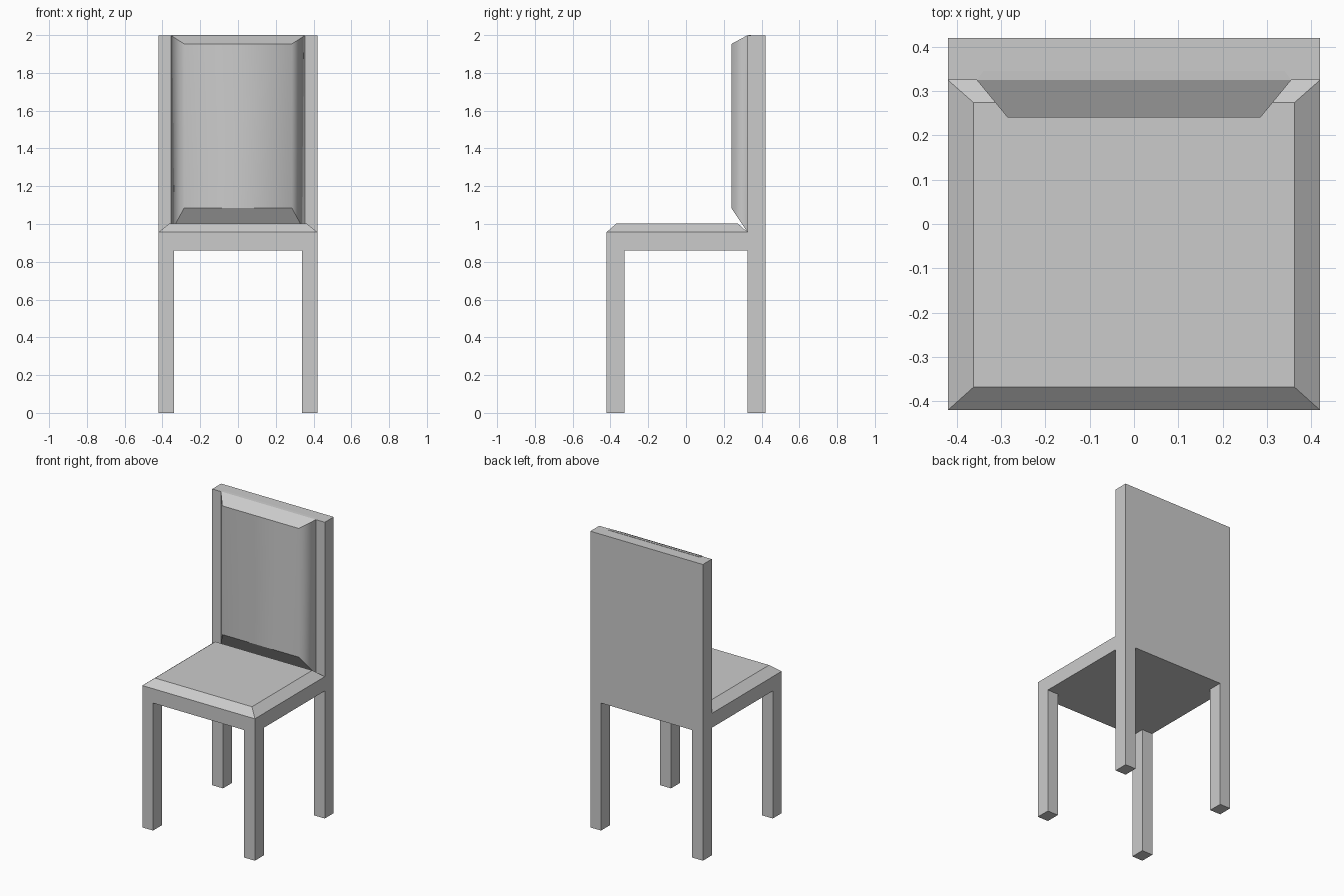
import bpy, bmesh

if "Cube" in bpy.data.objects:
    bpy.data.objects.remove(bpy.data.objects["Cube"])

HALF = 0.42       # half width and half depth of the chair
BACK_Y = 0.325    # front plane of the backrest
APRON_Z = 0.86    # top of the legs
FRAME_Z = 0.957   # top of the seat frame


def loft(name, rings, smooth=False):
    """Join four-point rings into a capped solid."""
    bm = bmesh.new()
    loops = [[bm.verts.new(p) for p in ring] for ring in rings]
    bm.faces.new(loops[0])
    bm.faces.new(loops[-1])
    for a, b in zip(loops, loops[1:]):
        for i in range(4):
            j = (i + 1) % 4
            f = bm.faces.new((a[i], a[j], b[j], b[i]))
            f.smooth = smooth and i in (1, 3)
    bmesh.ops.recalc_face_normals(bm, faces=bm.faces)
    mesh = bpy.data.meshes.new(name)
    bm.to_mesh(mesh)
    bm.free()
    obj = bpy.data.objects.new(name, mesh)
    bpy.context.collection.objects.link(obj)
    return obj


def flat_ring(x0, x1, y0, y1, z):
    return [(x0, y0, z), (x1, y0, z), (x1, y1, z), (x0, y1, z)]


def upright_ring(x, y, z0, z1):
    return [(-x, y, z0), (x, y, z0), (x, y, z1), (-x, y, z1)]


def box(name, x0, x1, y0, y1, z0, z1):
    return loft(name, [flat_ring(x0, x1, y0, y1, z) for z in (z0, z1)])


# Legs
for side, s in (("left", -1), ("right", 1)):
    x0, x1 = sorted((s * 0.34, s * HALF))
    box("front_leg_" + side, x0, x1, -HALF, -BACK_Y, 0, APRON_Z)
    box("rear_leg_" + side, x0, x1, BACK_Y, HALF, 0, APRON_Z)

# Seat frame and backrest board
box("seat_frame", -HALF, HALF, -HALF, BACK_Y, APRON_Z, FRAME_Z)
box("backrest", -HALF, HALF, BACK_Y, HALF, APRON_Z, 1.998)

# Seat cushion with sloped rim
loft("seat_cushion", [
    flat_ring(-HALF, HALF, -HALF, BACK_Y, FRAME_Z),
    flat_ring(-0.362, 0.362, -0.368, 0.274, 1.003)])

# Back cushion: tapered pad, its top edge just lapping over the board
pad = loft("back_cushion", [
    upright_ring(0.285, 0.24, 1.085, 1.953),
    upright_ring(0.355, BACK_Y, FRAME_Z, 1.999),
    upright_ring(0.34, 0.345, FRAME_Z, 2.0)], smooth=True)

# Smooth the pad's front into its sides; keep top and bottom edges sharp
pad.data.polygons[0].use_smooth = True
for edge in pad.data.edges:
    a, b = (pad.data.vertices[v].co for v in edge.vertices)
    edge.use_edge_sharp = abs(a.z - b.z) < 0.3
